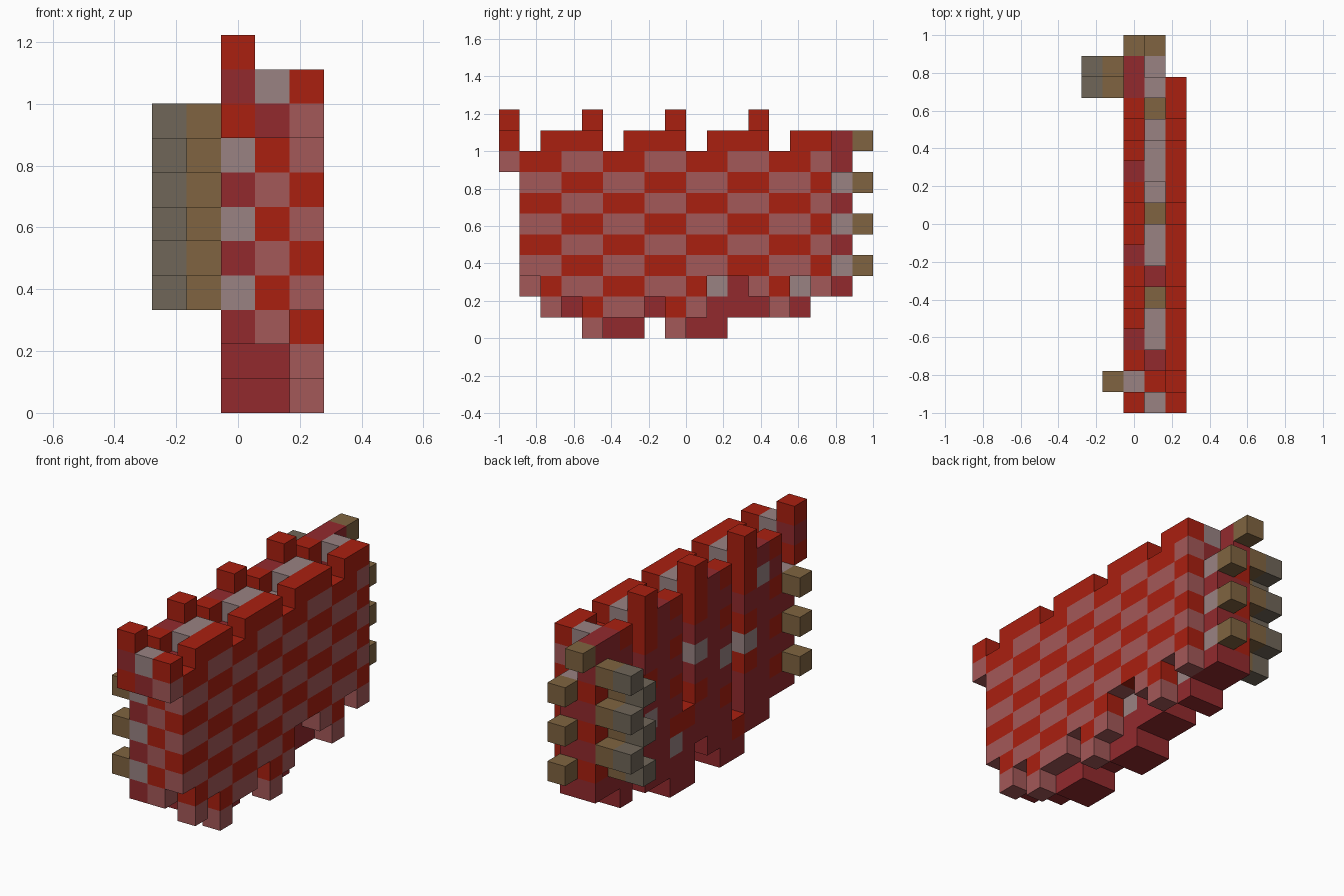
import bpy
import bmesh
from mathutils import Vector

cube = bpy.data.objects.get("Cube")
if cube:
    bpy.data.objects.remove(cube, do_unlink=True)

S = 1 / 9  # edge of one block
ORIGIN = Vector((-2.5, -9, 0))

COLOURS = {
    "red": (0.40, 0.014, 0.005),
    "pink": (0.37, 0.098, 0.098),
    "dark_red": (0.29, 0.023, 0.027),
    "grey": (0.32, 0.225, 0.225),
    "tan": (0.215, 0.127, 0.052),
    "stone_brown": (0.16, 0.133, 0.098),
}
materials = {}
for name, rgb in COLOURS.items():
    m = bpy.data.materials.new(name)
    m.use_nodes = True
    m.diffuse_color = (*rgb, 1)
    bsdf = m.node_tree.nodes["Principled BSDF"]
    bsdf.inputs["Base Color"].default_value = (*rgb, 1)
    bsdf.inputs["Roughness"].default_value = 0.9
    materials[name] = m
names = list(COLOURS)

parts = {}


def put(part, x, j, k, colour):
    parts.setdefault(part, {})[(x, j, k)] = colour


def column(part, x, j, low, high, rule):
    for k in range(low, high + 1):
        put(part, x, j, k, rule(j, k))


def brick(j, k):
    """Running checker of two-block bricks."""
    if k == 9:
        return "red"
    if j == 0:
        return "pink"
    return "red" if ((j - 1) // 2 + k) % 2 == 0 else "pink"


def core_colour(j, k):
    if j == 0:
        return "grey" if k == 9 else "dark_red"
    if k < 2:
        return "dark_red"
    if j == 1:
        return "red" if k % 2 else "pink"
    if j == 16:
        return "grey" if k % 2 else "dark_red"
    if k == 9 or (k == 8 and j in (10, 13)) or (k == 2 and j in (10, 14)):
        return "grey"
    if k == 7 and j in (5, 9, 14):
        return "tan"
    return "dark_red"


GREY_INNER = {(4, 5), (6, 5), (3, 8), (10, 2), (8, 6), (12, 4)}
RECESS = {5: 1, 9: 3, 13: 6}


def inner_colour(j, k):
    if k == 10 or RECESS.get(j) == k:
        return "red"
    if k == 9:
        return "dark_red" if j % 4 == 3 or j in (0, 16) else "red"
    if j == 1:
        return "grey" if k in (3, 5, 7) else "dark_red"
    if j == 16:
        return "red" if k in (3, 5, 7) else "dark_red"
    if (j, k) in GREY_INNER:
        return "grey"
    return "red" if k > 2 and (j + 2 * k) % 4 == 0 else "dark_red"


# Outer wall: checkered face with battlements and ragged lower edge
for j in range(16):
    top = 8 if j % 4 == 1 else 9
    column("outer_wall", 4, j, 8 if j == 0 else 3, top, brick)
for k, cells in ((2, (2, 3, 4, 5, 6, 7, 8, 9, 12, 13, 15)),
                 (1, (2, 4, 5, 6, 8, 9, 13)), (0, (4, 8))):
    for j in cells:
        put("outer_wall", 4, j, k, brick(j, k))

# Core wall
for j in range(17):
    if j in (1, 5, 9, 14, 16):
        top = 7
    elif j in (2, 6, 10, 13):
        top = 8
    else:
        top = 9
    column("core_wall", 3, j, 8 if j == 0 else 2, top, core_colour)

# Inner wall with tall merlons and open recesses
for j in range(17):
    top = RECESS.get(j, 7 if j == 1 else 9)
    if j in (0, 4, 8, 12):
        top = 10
    column("inner_wall", 2, j, 8 if j == 0 else 2, top, inner_colour)

# Footing blocks below the core and inner walls
for k, cells in ((1, (3, 4, 5, 6, 7, 9, 10, 11, 12, 14)), (0, (5, 6, 9, 10))):
    for j in cells:
        for x in (2, 3):
            red_floor = x == 2 and RECESS.get(j) == k
            put("footing", x, j, k, "red" if red_floor else "dark_red")
parts["inner_wall"].pop((2, 5, 2), None)

# Pegs at the front and back ends
for k in (3, 5, 7):
    put("front_pegs", 1, 1, k, "tan")
    put("back_pegs", 3, 17, k, "tan")
put("back_pegs", 2, 17, 9, "tan")

# Staggered bracket near the back end
for k in range(3, 9):
    j = 15 if k % 2 else 16
    put("side_bracket", 1, j, k, "tan")
    put("side_bracket", 0, j, k, "stone_brown")

# Build every part, keeping only exposed block faces
filled = {c for cells in parts.values() for c in cells}
AXES = [Vector(a) for a in ((1, 0, 0), (0, 1, 0), (0, 0, 1))]
for part, cells in parts.items():
    bm = bmesh.new()
    for cell, colour in cells.items():
        centre = Vector(cell) + Vector((0.5, 0.5, 0.5)) + ORIGIN
        for a in range(3):
            for sign in (1, -1):
                n = AXES[a] * sign
                if tuple(int(c + d) for c, d in zip(cell, n)) in filled:
                    continue
                u = AXES[(a + 1) % 3] * 0.5
                v = AXES[(a + 2) % 3] * 0.5 * sign
                mid = centre + n * 0.5
                corners = (mid - u - v, mid + u - v, mid + u + v, mid - u + v)
                face = bm.faces.new([bm.verts.new(p * S) for p in corners])
                face.material_index = names.index(colour)
    bmesh.ops.remove_doubles(bm, verts=bm.verts, dist=0.0001)
    mesh = bpy.data.meshes.new(part)
    bm.to_mesh(mesh)
    bm.free()
    for name in names:
        mesh.materials.append(materials[name])
    bpy.context.collection.objects.link(bpy.data.objects.new(part, mesh))
